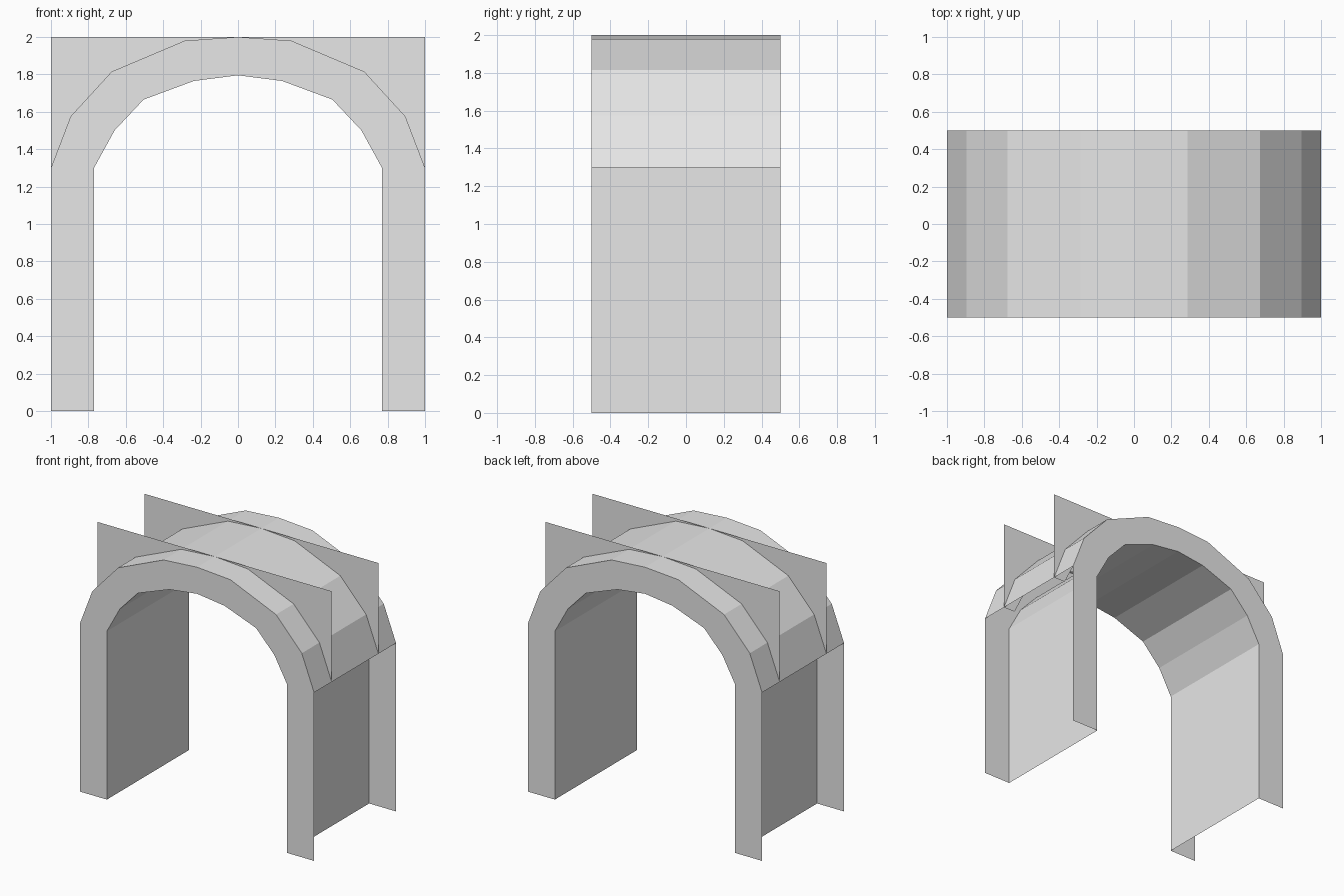
import bpy
import bmesh

if "Cube" in bpy.data.objects:
    bpy.data.objects.remove(bpy.data.objects["Cube"], do_unlink=True)

HALF_DEPTH = 0.5
PLATE_Y = 0.285
SPRING = 1.3

grey = bpy.data.materials.new("plain grey")
grey.use_nodes = True
grey.diffuse_color = (0.8, 0.8, 0.8, 1)
grey.node_tree.nodes["Principled BSDF"].inputs["Base Color"].default_value = (0.8, 0.8, 0.8, 1)


def mirrored(half):
    """Full arch from its right half, running from right springing to left."""
    return half + [(-x, z) for x, z in reversed(half[:-1])]


# Arch profiles: outer roof, hidden edge of the plates, inner vault
outer = mirrored([(1, SPRING), (0.895, 1.575), (0.675, 1.815), (0.285, 1.98), (0, 2)])
middle = mirrored([(0.9, SPRING), (0.78, 1.54), (0.59, 1.74), (0.26, 1.875), (0, 1.9)])
inner = mirrored([(0.77, SPRING), (0.66, 1.5), (0.505, 1.665), (0.235, 1.765), (0, 1.795)])


def with_legs(arch):
    return [(arch[0][0], 0)] + arch + [(arch[-1][0], 0)]


def strip(name, line_a, line_b):
    """Open sheet of quads between two 3D lines of equal length."""
    bm = bmesh.new()
    a = [bm.verts.new(p) for p in line_a]
    b = [bm.verts.new(p) for p in line_b]
    for i in range(len(a) - 1):
        bm.faces.new((a[i], a[i + 1], b[i + 1], b[i]))
    bmesh.ops.remove_doubles(bm, verts=bm.verts, dist=0.0001)
    bmesh.ops.recalc_face_normals(bm, faces=bm.faces)
    mesh = bpy.data.meshes.new(name)
    bm.to_mesh(mesh)
    bm.free()
    mesh.materials.append(grey)
    obj = bpy.data.objects.new(name, mesh)
    bpy.context.collection.objects.link(obj)
    return obj


def at(y, profile):
    return [(x, y, z) for x, z in profile]


# Roof sheet and inner tunnel lining
strip("roof", at(HALF_DEPTH, outer), at(-HALF_DEPTH, outer))
lining = with_legs(inner)
strip("tunnel_lining", at(-HALF_DEPTH, lining), at(HALF_DEPTH, lining))

# Square-cornered edge of the plates, following the roof spacing
square = [(1, SPRING)] + [(x, 2) for x, z in outer[1:-1]] + [(-1, SPRING)]
square[1], square[-2] = (1, 2), (-1, 2)

# Arched end faces and the inset square plates
for side, label in ((-1, "front"), (1, "back")):
    y = side * HALF_DEPTH
    strip(label + "_face", at(y, with_legs(outer)), at(y, lining))
    y = side * PLATE_Y
    strip(label + "_square_plate", at(y, square), at(y, middle))
